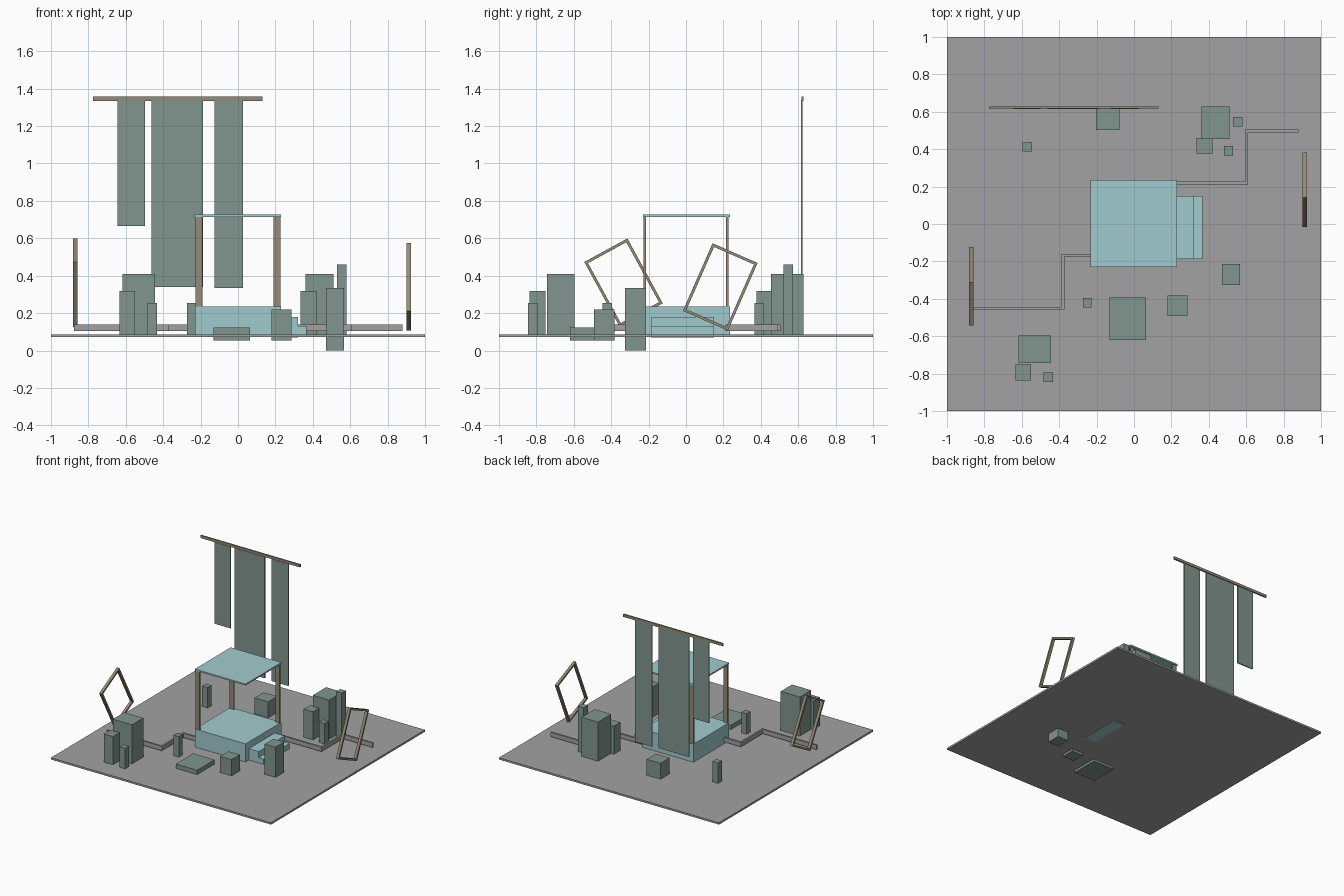
import bpy, math
from mathutils import Matrix


def material(name, rgb):
    m = bpy.data.materials.new(name)
    m.diffuse_color = (*rgb, 1)
    return m


BLUE = material("pale_blue", (0.36, 0.60, 0.62))
GREEN = material("grey_green", (0.22, 0.30, 0.27))
WOOD = material("wood", (0.30, 0.26, 0.19))
STONE = material("stone", (0.36, 0.36, 0.36))


def box(name, x, y, z, mat):
    """Box from (min, max) ranges on each axis."""
    r = (x, y, z)
    bpy.ops.mesh.primitive_cube_add(size=1)
    o = bpy.context.object
    o.name = name
    size = [b - a for a, b in r]
    mid = [(a + b) / 2 for a, b in r]
    o.data.transform(Matrix.Translation(mid) @ Matrix.Diagonal((*size, 1)))
    o.data.materials.append(mat)
    return o


G = 0.08  # level just inside the ground slab

# Ground
box("ground", (-1, 1), (-1, 1), (0.072, 0.087), STONE)

# Pavilion: platform, steps, three posts and a flat roof
box("platform", (-0.232, 0.23), (-0.23, 0.235), (G, 0.235), BLUE)
box("upper_step", (0.22, 0.32), (-0.188, 0.15), (0.069, 0.18), BLUE)
box("lower_step", (0.31, 0.365), (-0.188, 0.15), (G, 0.13), BLUE)
box("roof", (-0.232, 0.23), (-0.23, 0.235), (0.715, 0.727), BLUE)
for i, (sx, sy) in enumerate(((-1, -1), (-1, 1), (1, 1))):
    cx, cy = 0.208 * sx, 0.221 * sy
    box(f"post_{i}", (cx - 0.019, cx + 0.019), (cy - 0.006, cy + 0.006),
        (0.23, 0.717), WOOD)

# Hanging banners on a bar
box("banner_bar", (-0.775, 0.13), (0.617, 0.629), (1.335, 1.357), WOOD)
for i, (x0, x1, z0) in enumerate(((-0.645, -0.498, 0.667),
                                  (-0.462, -0.188, 0.34),
                                  (-0.125, 0.027, 0.334))):
    box(f"banner_{i}", (x0, x1), (0.614, 0.623), (z0, 1.337), GREEN)


# Tilted open rectangular frames
def open_frame(name, x, y, z, angle, w=0.263, h=0.395, t=0.015, d=0.023):
    turn = Matrix.Translation((x, y, z)) @ Matrix.Rotation(math.radians(angle), 4, 'X')
    for s, side in ((-1, "a"), (1, "b")):
        e = s * (w - t) / 2
        f = s * (h - t) / 2
        upright = box(f"{name}_upright_{side}", (-d / 2, d / 2),
                      (e - t / 2, e + t / 2), (-h / 2, h / 2), WOOD)
        rail = box(f"{name}_rail_{side}", (-d / 2, d / 2),
                   (-w / 2 + t, w / 2 - t), (f - t / 2, f + t / 2), WOOD)
        for o in (upright, rail):
            o.data.transform(turn)


open_frame("left_frame", -0.87, -0.334, 0.363, 28.6)
open_frame("right_frame", 0.913, 0.183, 0.34, -23.7)


# Zigzag low walls made of axis-aligned segments
def low_wall(name, pts, h=0.0075):
    for i, (p, q) in enumerate(zip(pts, pts[1:])):
        (x0, x1), (y0, y1) = sorted((p[0], q[0])), sorted((p[1], q[1]))
        box(f"{name}_{i}", (x0 - h, x1 + h), (y0 - h, y1 + h), (0.104, 0.14), STONE)


low_wall("right_wall", ((0.21, 0.22), (0.602, 0.22), (0.602, 0.498), (0.872, 0.498)))
low_wall("left_wall", ((-0.21, -0.167), (-0.38, -0.167), (-0.38, -0.45), (-0.868, -0.45)))

# Scattered blocks: x, y, z ranges
blocks = (
    (-0.596, -0.546, 0.387, 0.436, G, 0.255),
    (-0.203, -0.078, 0.503, 0.622, G, 0.218),
    (0.361, 0.510, 0.455, 0.628, G, 0.408),
    (0.333, 0.419, 0.376, 0.461, G, 0.318),
    (0.529, 0.579, 0.520, 0.572, G, 0.459),
    (0.480, 0.530, 0.367, 0.418, G, 0.255),
    (0.471, 0.568, -0.326, -0.213, 0.0, 0.335),
    (0.180, 0.285, -0.491, -0.383, 0.053, 0.22),
    (-0.131, 0.063, -0.620, -0.394, 0.053, 0.123),
    (-0.274, -0.226, -0.446, -0.396, G, 0.255),
    (-0.617, -0.443, -0.743, -0.597, G, 0.408),
    (-0.633, -0.551, -0.838, -0.752, G, 0.318),
    (-0.484, -0.434, -0.844, -0.795, G, 0.255),
)
for i, b in enumerate(blocks):
    box(f"block_{i}", b[0:2], b[2:4], b[4:6], GREEN)
